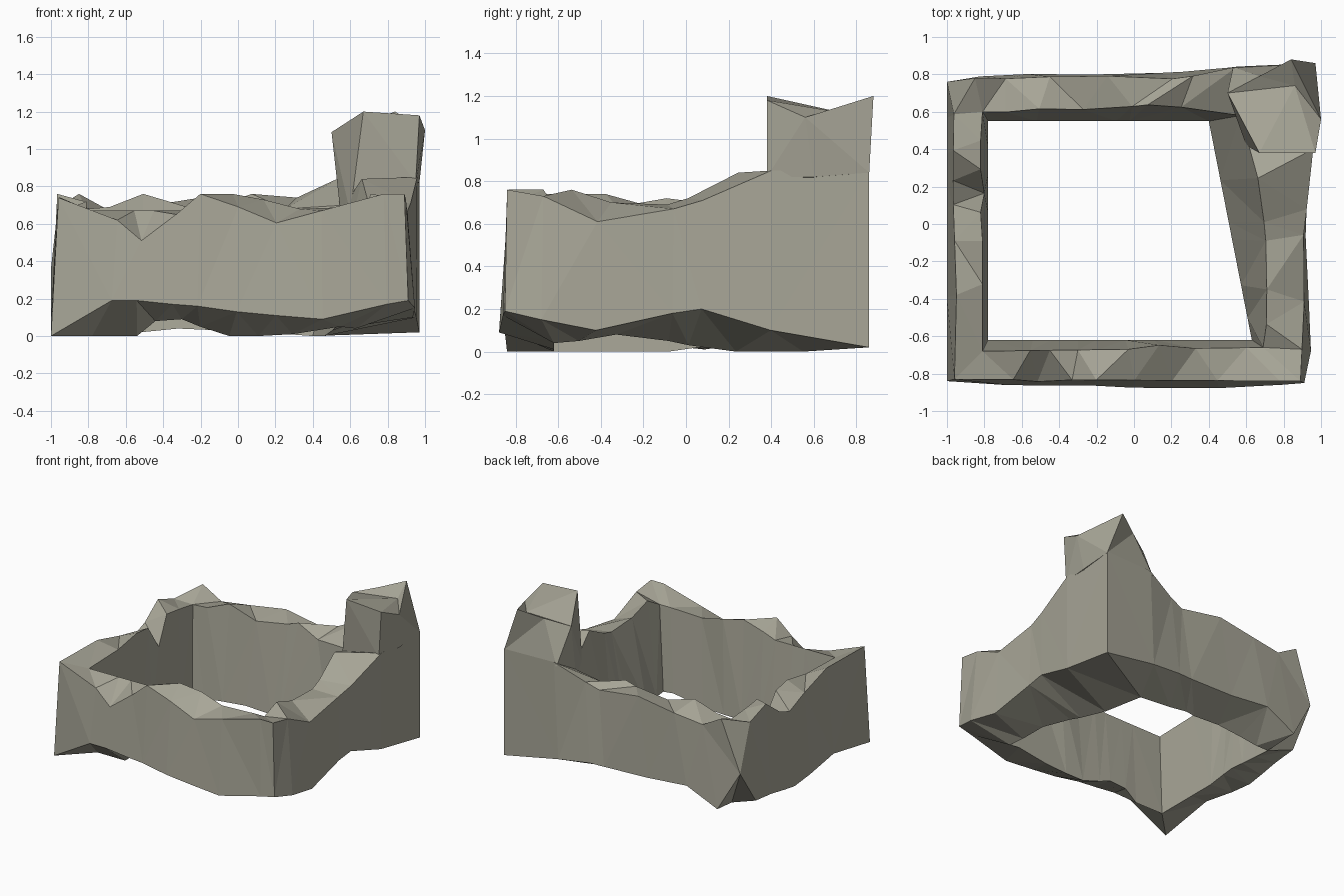
import bpy, bmesh
from mathutils import Vector

stone = bpy.data.materials.new("weathered stone")
stone.diffuse_color = (0.39, 0.38, 0.31, 1)

def finish(name, bm):
    bmesh.ops.recalc_face_normals(bm, faces=bm.faces)
    bmesh.ops.triangulate(bm, faces=bm.faces, quad_method='SHORT_EDGE')
    me = bpy.data.meshes.new(name)
    bm.to_mesh(me)
    bm.free()
    me.materials.append(stone)
    ob = bpy.data.objects.new(name, me)
    bpy.context.collection.objects.link(ob)
    return ob

# Corner cross-sections: outer bottom, outer top, inner top, inner bottom
corners = [
    [(-1, -.84, 0), (-.96, -.83, .74), (-.81, -.68, .67), (-.78, -.62, 0)],
    [(.91, -.85, .19), (.89, -.84, .76), (.69, -.66, .69), (.63, -.62, .04)],
    [(.97, .86, .02), (.97, .86, .85), (.57, .58, .70), (.40, .55, 0)],
    [(-1, .76, .36), (-.85, .78, .76), (-.81, .60, .68), (-.78, .55, 0)],
]
outward = [Vector((0, -1, 0)), Vector((1, 0, 0)), Vector((0, 1, 0)), Vector((-1, 0, 0))]

# Per wall: fraction along it, heights of the four edges,
# then outward shifts of outer bottom, outer top and inner top
front = [(.17, .19, .62, .67, 0, .02, 0, 0), (.24, .19, .51, .67, .08, .02, .01, 0),
         (.34, .17, .65, .67, .09, .02, 0, 0), (.41, .16, .76, .71, .05, .02, 0, 0),
         (.52, .13, .69, .76, 0, .03, 0, 0), (.63, .11, .605, .73, 0, .03, 0, -.02),
         (.76, .09, .67, .68, .01, .03, 0, 0), (.94, .17, .76, .69, .05, .01, 0, 0)]
right = [(.10, .15, .73, .76, .05, .03, 0, .03), (.25, .10, .61, .70, .08, .01, 0, .05),
         (.46, .18, .67, .69, .05, -.02, -.02, .07), (.54, .20, .71, .72, .03, -.02, -.01, .07),
         (.73, .10, .85, .84, 0, 0, .01, .06)]
back = [(.23, .10, .85, .68, .02, 0, 0, .04), (.36, .13, .74, .76, .04, -.01, -.04, .05),
        (.42, .13, .70, .73, .03, -.01, -.05, .04), (.61, .14, .75, .69, .04, 0, -.02, .02),
        (.78, .17, .70, .76, .02, .02, -.01, .02), (.91, .05, .67, .69, 0, .02, -.01, 0)]
left = [(.12, .08, .69, .70, .01, 0, .10, .01), (.24, .06, .76, .72, .02, 0, .09, .01),
        (.34, .03, .64, .52, .03, 0, .08, -.01), (.42, .01, .59, .70, .02, 0, .07, .01),
        (.54, .03, .66, .72, 0, 0, .05, 0), (.72, .08, .74, .68, 0, 0, .02, 0)]

# Ruined wall ring: loft the cross-sections round the square
bm = bmesh.new()
sections = []
for i, rows in enumerate((front, right, back, left)):
    a, b = corners[i], corners[(i + 1) % 4]
    sections.append([bm.verts.new(p) for p in a])
    for row in rows:
        sec = []
        for p, q, z, shift in zip(a, b, row[1:5], row[5:] + (0,)):
            v = Vector(p).lerp(Vector(q), row[0]) + outward[i] * shift
            v.z = z
            sec.append(bm.verts.new(v))
        sections.append(sec)
for i, s in enumerate(sections):
    n = sections[(i + 1) % len(sections)]
    for k in range(4):
        m = (k + 1) % 4
        bm.faces.new((s[k], n[k], n[m], s[m]))
finish("ruined_wall_ring", bm)

# Broken corner tower rising from the back right corner
low = [(.60, .42, .66), (.95, .38, .82), (.97, .60, .82), (.97, .86, .84), (.53, .84, .82), (.55, .57, .64)]
high = [(.67, .38, 1.2), (.97, .38, 1.18), (1, .56, 1.1), (.84, .88, 1.2), (.67, .79, 1.14), (.50, .70, 1.09)]
bm = bmesh.new()
lo = [bm.verts.new(p) for p in low]
hi = [bm.verts.new(p) for p in high]
for k in range(6):
    m = (k + 1) % 6
    bm.faces.new((lo[k], lo[m], hi[m], hi[k]))
hollow = bm.verts.new((.86, .74, 1.12))
for k in range(6):
    bm.faces.new((hi[k], hi[(k + 1) % 6], hollow))
bm.faces.new(lo[::-1])
finish("corner_tower", bm)
